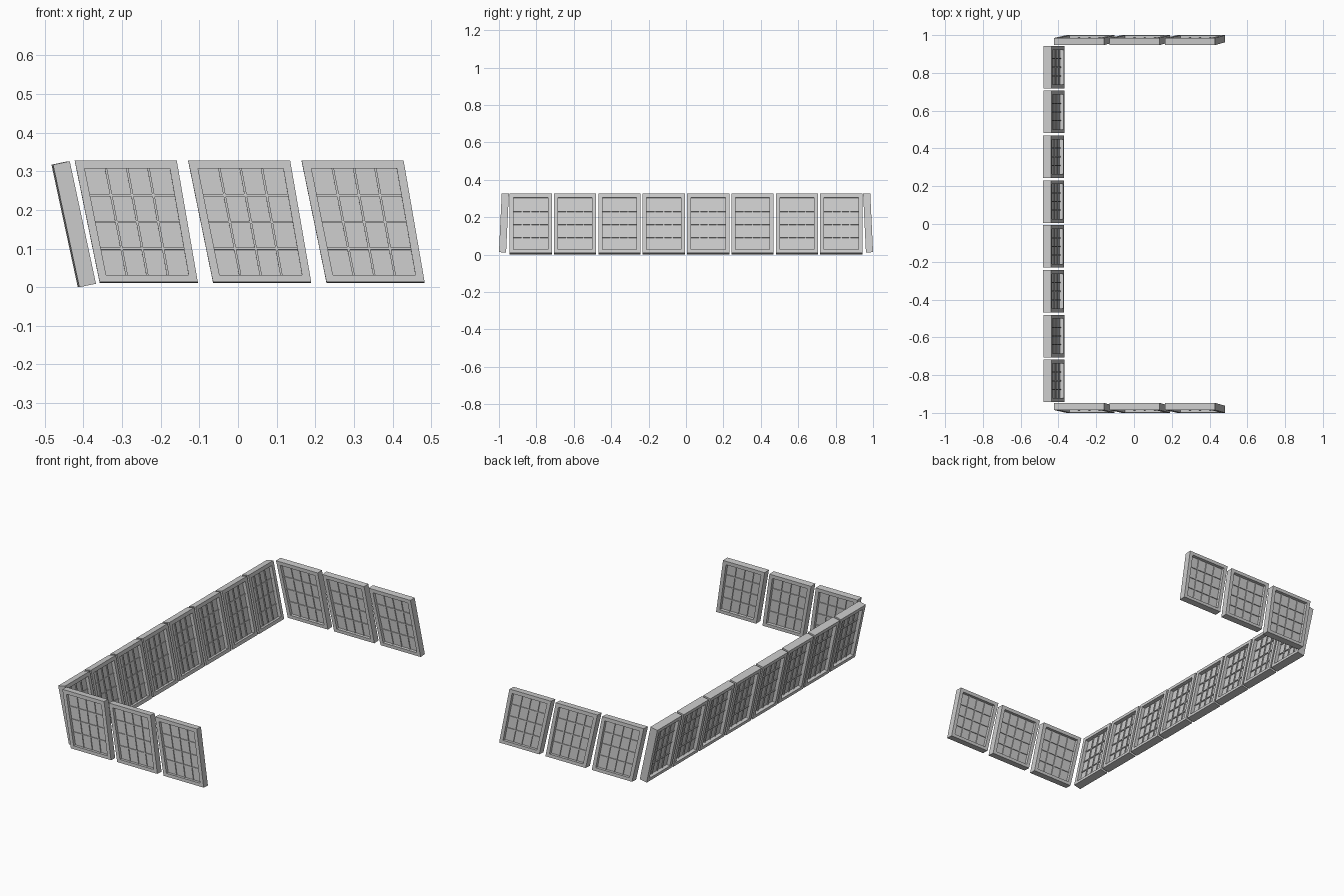
import bpy, bmesh
from mathutils import Vector

if "Cube" in bpy.data.objects:
    bpy.data.objects.remove(bpy.data.objects["Cube"])

RAIL = 0.021      # frame border width
BAR = 0.006       # glazing bar width


def box(bm, place, s, t, d):
    # box between (min, max) pairs in panel space, sheared into place
    v = [bm.verts.new(place(a, b, c)) for c in d for b in t for a in s]
    for f in ((0, 2, 3, 1), (4, 5, 7, 6), (0, 1, 5, 4), (2, 6, 7, 3), (0, 4, 6, 2), (1, 3, 7, 5)):
        bm.faces.new([v[i] for i in f])


def ring(bm, place, w, h, d):
    # closed rectangular frame
    rows = []
    for inset, depth in ((0, -d), (0, d), (RAIL, d), (RAIL, -d)):
        a, lo, hi = w / 2 - inset, inset * 0.9, h - inset
        rows.append([bm.verts.new(place(x, y, depth)) for x, y in ((-a, lo), (a, lo), (a, hi), (-a, hi))])
    for k in range(4):
        p, q = rows[k], rows[(k + 1) % 4]
        for i in range(4):
            j = (i + 1) % 4
            bm.faces.new((p[i], p[j], q[j], q[i]))


def finish(bm, name):
    bmesh.ops.recalc_face_normals(bm, faces=bm.faces)
    me = bpy.data.meshes.new(name)
    bm.to_mesh(me)
    bm.free()
    bpy.context.collection.objects.link(bpy.data.objects.new(name, me))


def window(name, base, along, up, normal, w, taper=0.0):
    # base: middle of bottom edge; up: lean vector to the top; normal: full thickness vector
    base, along, up, normal = (Vector(v) for v in (base, along, up, normal))
    h, d = up.length, normal.length / 2
    n, u = normal.normalized(), up.normalized()

    def place(s, t, c):
        return base + along * s * (1 + taper * (t / h - 0.5)) + u * t + n * c

    bm = bmesh.new()
    ring(bm, place, w, h, d)
    finish(bm, name + "_frame")

    iw, lo, hi = w / 2 - RAIL, RAIL * 0.9, h - RAIL
    bm = bmesh.new()
    box(bm, place, (-iw, iw), (lo, hi), (-0.002, 0.002))
    finish(bm, name + "_pane")

    # glazing bars, four by four lights
    bm = bmesh.new()
    for k in (1, 2, 3):
        s = -iw + 2 * iw * k / 4
        t = lo + (hi - lo) * k / 4
        box(bm, place, (s - BAR / 2, s + BAR / 2), (lo, hi), (-0.007, 0.007))
        box(bm, place, (-iw, iw), (t - BAR / 2, t + BAR / 2), (-0.0065, 0.0065))
    finish(bm, name + "_bars")


# side windows, three at each end, leaning
for side, label in ((-1, "front"), (1, "back")):
    for i in range(3):
        window(f"{label}_window_{i + 1}", (-0.231 + 0.2935 * i, side * 0.981, 0.012),
               (1, 0, 0), (-0.0595, -0.015 * side, 0.315), (0, 0.038, 0.002 * side), 0.259, 0.038)

# long row of eight windows
for side, label in ((-1, "left_row_front"), (1, "left_row_back")):
    for i in range(4):
        y = 0.119 + 0.237 * i
        window(f"{label}_window_{i + 1}", (-0.389 - 0.005 * (1 - y / 0.83), side * y, 0.0045),
               (0, 1, 0), (-0.068, 0, 0.317), (0.043, 0, 0.009), 0.225)
